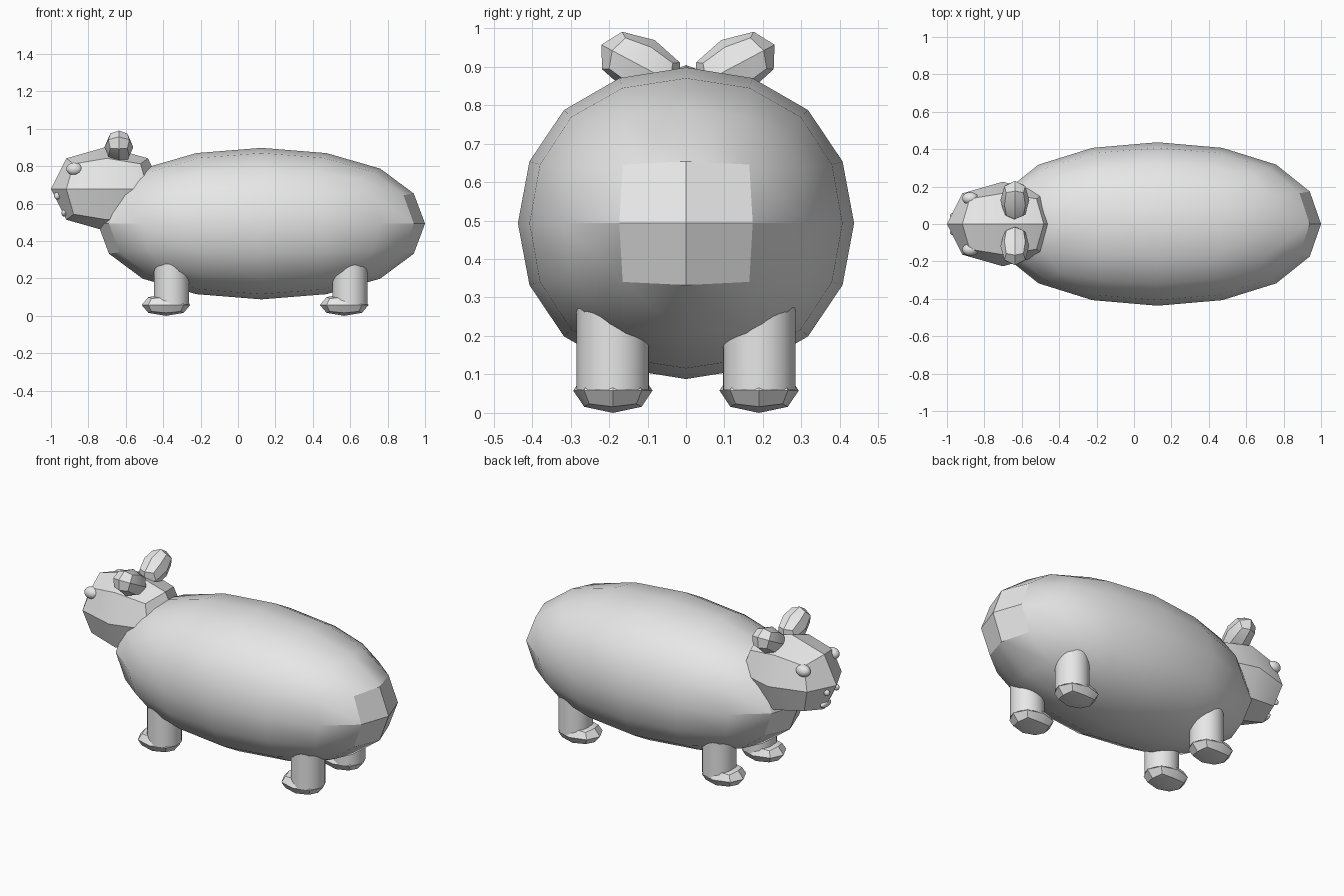
import bpy
import math
from mathutils import Matrix, Vector

default_cube = bpy.data.objects.get("Cube")
if default_cube:
    bpy.data.objects.remove(default_cube)

GREY = (0.8, 0.8, 0.8, 1.0)
grey = bpy.data.materials.new("light_grey")
grey.use_nodes = True
grey.diffuse_color = GREY
grey.node_tree.nodes["Principled BSDF"].inputs["Base Color"].default_value = GREY


def finish(obj, name):
    """Name, colour and shade a part, keeping strong edges sharp."""
    obj.name = obj.data.name = name
    obj.data.materials.clear()
    obj.data.materials.append(grey)
    bpy.ops.object.shade_smooth_by_angle(angle=math.radians(30))
    return obj


def rounded_block(name, center, radii, levels, tilt=0.0):
    """Subdivided cube fitted to the given half sizes, tilted about x."""
    bpy.ops.mesh.primitive_cube_add(size=2)
    obj = bpy.context.object
    mod = obj.modifiers.new("round", "SUBSURF")
    mod.levels = mod.render_levels = levels
    bpy.ops.object.modifier_apply(modifier=mod.name)
    extent = max(v.co.x for v in obj.data.vertices)
    obj.data.transform(Matrix.Diagonal((Vector(radii) / extent).to_4d()))
    obj.data.transform(Matrix.Rotation(tilt, 4, "X"))
    obj.location = center
    return finish(obj, name)


def ball(name, center, radii):
    """Smooth ellipsoid."""
    bpy.ops.mesh.primitive_uv_sphere_add(segments=32, ring_count=16, radius=1)
    obj = bpy.context.object
    obj.data.transform(Matrix.Diagonal(Vector(radii).to_4d()))
    obj.location = center
    return finish(obj, name)


# Trunk and head
rounded_block("body", (0.125, 0, 0.493), (0.875, 0.437, 0.405), 2)
rounded_block("head", (-0.7, 0, 0.678), (0.3, 0.226, 0.226), 1)

# Ears, eyes and nostrils on both sides
for side, word in ((1, "far"), (-1, "near")):
    rounded_block(f"{word}_ear", (-0.637, 0.005 + side * 0.122, 0.902),
                  (0.077, 0.117, 0.076), 1, side * math.radians(28))
    ball(f"{word}_eye", (-0.875, side * 0.137, 0.785), (0.043, 0.033, 0.034))
    ball(f"{word}_nostril", (-0.966, side * 0.045, 0.642), (0.018, 0.015, 0.019))

    # Legs with feet pointing toward the head
    for x, end in ((-0.355, "front"), (0.598, "rear")):
        bpy.ops.mesh.primitive_cylinder_add(vertices=32, radius=0.094, depth=0.22,
                                            location=(x, side * 0.19, 0.17))
        finish(bpy.context.object, f"{word}_{end}_leg")
        rounded_block(f"{word}_{end}_foot", (x - 0.03, side * 0.19, 0.058),
                      (0.13, 0.103, 0.058), 1)

# Mouth
ball("mouth", (-0.928, 0, 0.55), (0.016, 0.045, 0.02))
